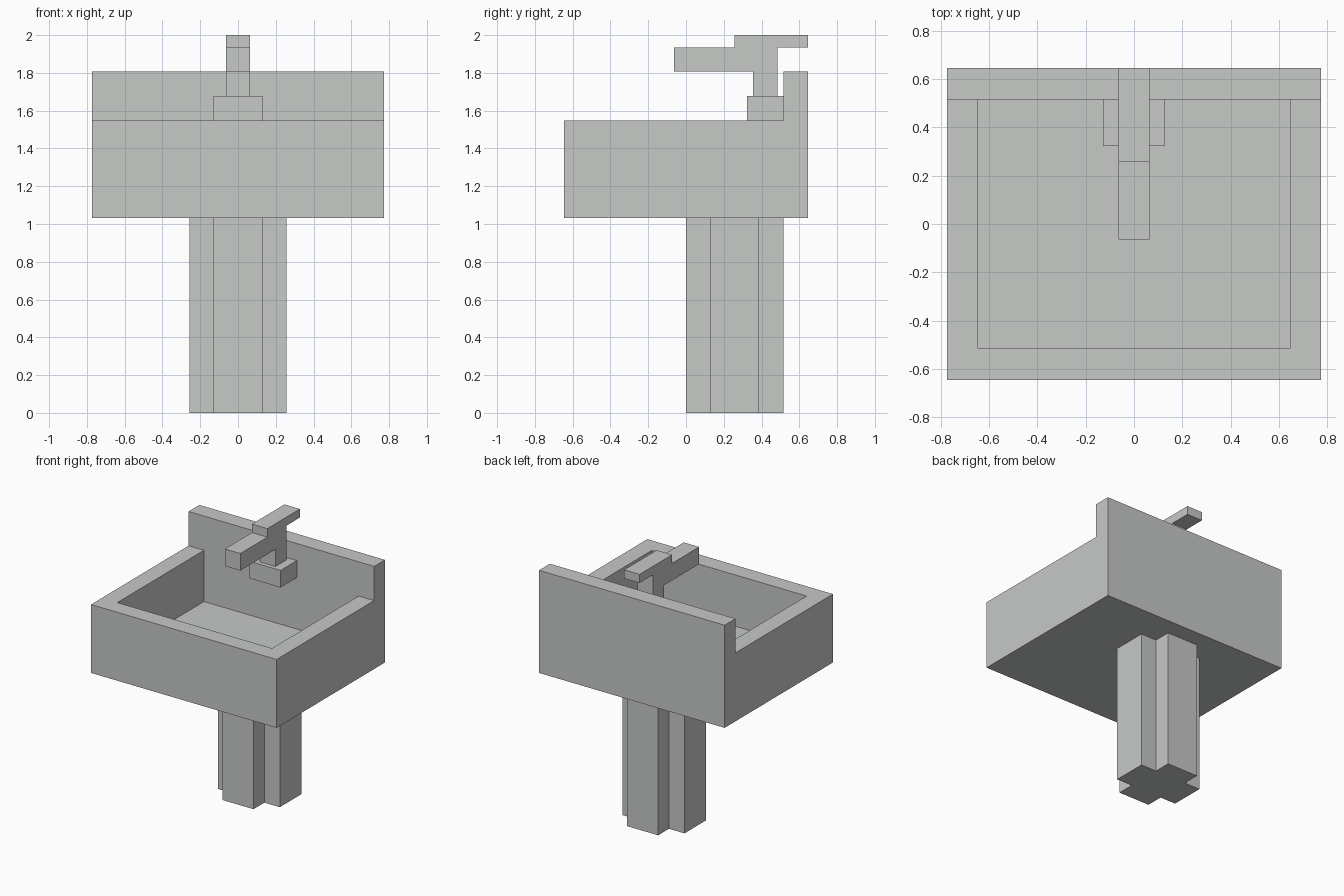
import bpy
import bmesh
from mathutils import Vector

if "Cube" in bpy.data.objects:
    bpy.data.objects.remove(bpy.data.objects["Cube"], do_unlink=True)

U = 2 / 31  # grid module shared by every part

grey = bpy.data.materials.new("light grey")
grey.use_nodes = True
colour = (0.57, 0.585, 0.575, 1)
grey.diffuse_color = colour
grey.node_tree.nodes["Principled BSDF"].inputs["Base Color"].default_value = colour


def prism(name, outline, axis, start, end):
    """Extrude an outline, given in modules, along x (y-z outline) or z (x-y outline)."""
    def place(a, b, d):
        return Vector((d, a, b) if axis == "x" else (a, b, d)) * U

    bm = bmesh.new()
    face = bm.faces.new([bm.verts.new(place(a, b, start)) for a, b in outline])
    ext = bmesh.ops.extrude_face_region(bm, geom=[face], use_keep_orig=True)
    verts = [g for g in ext["geom"] if isinstance(g, bmesh.types.BMVert)]
    bmesh.ops.translate(bm, verts=verts, vec=place(0, 0, end - start))
    bmesh.ops.recalc_face_normals(bm, faces=bm.faces[:])
    mesh = bpy.data.meshes.new(name)
    bm.to_mesh(mesh)
    bm.free()
    mesh.materials.append(grey)
    obj = bpy.data.objects.new(name, mesh)
    bpy.context.collection.objects.link(obj)
    return obj


def rect(a0, b0, a1, b1):
    return [(a0, b0), (a1, b0), (a1, b1), (a0, b1)]


# Pedestal: cross-shaped column, set towards the back
corner = [(4, -2), (4, 2), (2, 2)]
cross = []
for turn in range(4):
    cross += corner
    corner = [(-y, x) for x, y in corner]
prism("pedestal", [(x, y + 4) for x, y in cross], "z", 0, 16)

# Basin: L-shaped side profile with a raised back, hollowed out
basin = prism("basin", [(-10, 16), (10, 16), (10, 28), (8, 28), (8, 24), (-10, 24)],
              "x", -12, 12)
hollow = prism("basin_hollow", rect(-10, -8, 10, 8), "z", 18, 26)
hollow.hide_render = True
cut = basin.modifiers.new("hollow", "BOOLEAN")
cut.operation = "DIFFERENCE"
cut.solver = "EXACT"
cut.object = hollow
bpy.context.view_layer.objects.active = basin
bpy.ops.object.modifier_apply(modifier=cut.name)
bpy.data.objects.remove(hollow, do_unlink=True)

# Tap: mounting block on the back wall, then stem, spout and lever in one profile
prism("tap_base", rect(-2, 5, 2, 8), "z", 24, 26)
prism("tap", [(5.5, 26), (7.5, 26), (7.5, 30), (10, 30), (10, 31), (4, 31),
              (4, 30), (-1, 30), (-1, 28), (5.5, 28)], "x", -1, 1)
